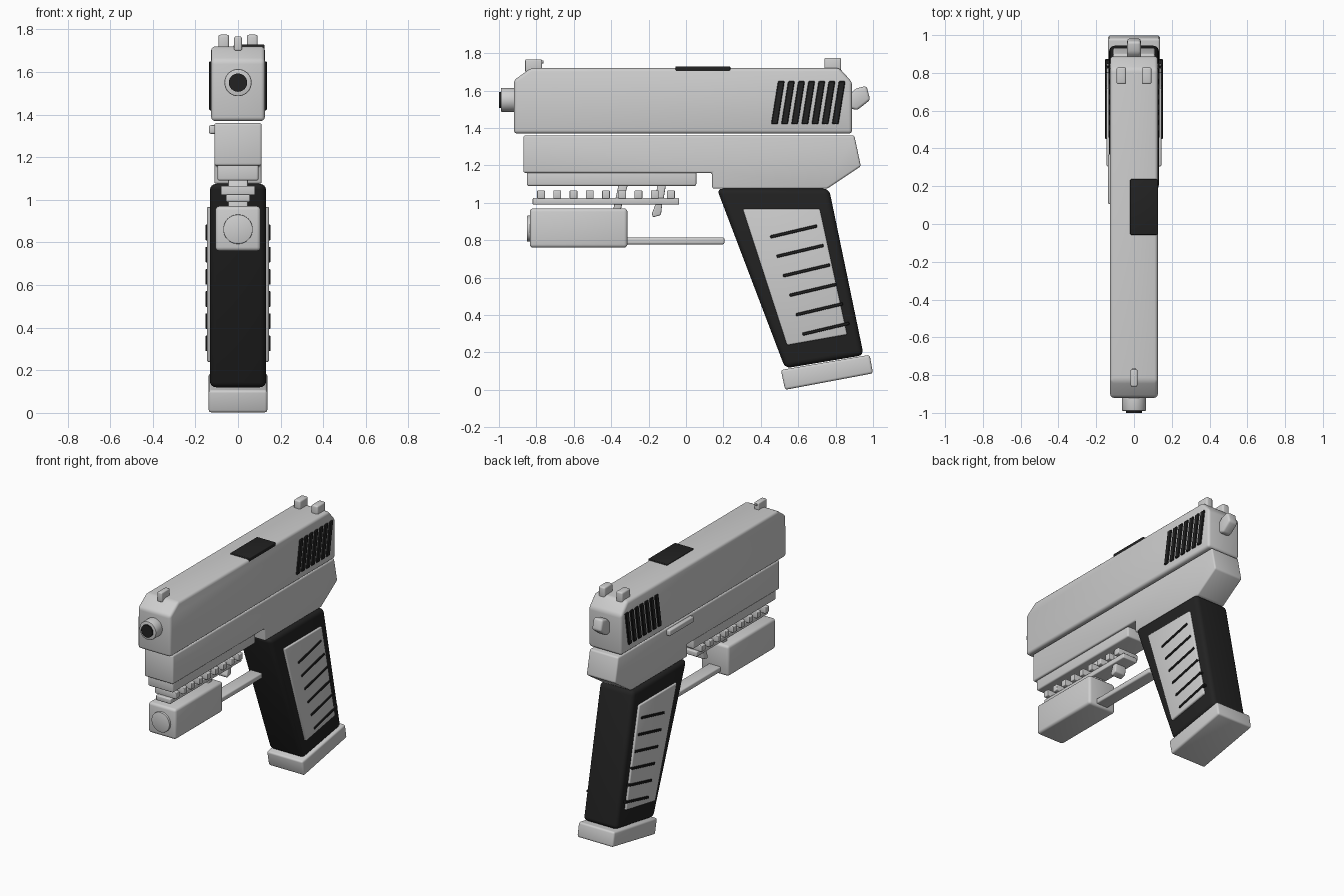
import bpy, bmesh, math
from mathutils import Vector

if "Cube" in bpy.data.objects:
    bpy.data.objects.remove(bpy.data.objects["Cube"])


def material(name, v):
    m = bpy.data.materials.new(name)
    m.diffuse_color = (v, v, v, 1)
    m.use_nodes = True
    m.node_tree.nodes["Principled BSDF"].inputs["Base Color"].default_value = m.diffuse_color
    return m


GREY = material("light grey", 0.62)
BLACK = material("black", 0.016)


def finish(bm, name, mat, bevel, segments=3):
    bmesh.ops.recalc_face_normals(bm, faces=bm.faces)
    if bevel:
        edges = [e for e in bm.edges if e.calc_face_angle(0) > math.radians(15)]
        bmesh.ops.bevel(bm, geom=edges, offset=bevel, segments=segments,
                        profile=0.5, affect='EDGES', clamp_overlap=True)
    me = bpy.data.meshes.new(name)
    bm.to_mesh(me)
    bm.free()
    me.materials.append(mat)
    ob = bpy.data.objects.new(name, me)
    bpy.context.collection.objects.link(ob)
    bpy.ops.object.select_all(action='DESELECT')
    ob.select_set(True)
    bpy.context.view_layer.objects.active = ob
    bpy.ops.object.shade_smooth_by_angle(angle=math.radians(35))
    return ob


def prism(name, pts, x0, x1, mat=GREY, bevel=0.01, segments=3):
    """Side profile of (y, z) points extruded from x0 to x1."""
    bm = bmesh.new()
    f = bm.faces.new([bm.verts.new((x0, y, z)) for y, z in pts])
    r = bmesh.ops.extrude_face_region(bm, geom=[f])
    vs = [v for v in r['geom'] if isinstance(v, bmesh.types.BMVert)]
    bmesh.ops.translate(bm, vec=(x1 - x0, 0, 0), verts=vs)
    return finish(bm, name, mat, bevel, segments)


def box(name, x0, x1, y0, y1, z0, z1, mat=GREY, bevel=0.01):
    return prism(name, [(y0, z0), (y1, z0), (y1, z1), (y0, z1)], x0, x1, mat, bevel)


def tube(name, r, y0, y1, z, mat=GREY, bevel=0.0, sides=40):
    """Round part lying along y."""
    bm = bmesh.new()
    ring = [bm.verts.new((r * math.cos(a), y0, z + r * math.sin(a)))
            for a in (i * math.tau / sides for i in range(sides))]
    f = bm.faces.new(ring)
    res = bmesh.ops.extrude_face_region(bm, geom=[f])
    vs = [v for v in res['geom'] if isinstance(v, bmesh.types.BMVert)]
    bmesh.ops.translate(bm, vec=(0, y1 - y0, 0), verts=vs)
    return finish(bm, name, mat, bevel, 2)


# slide with chamfered ends
prism("slide", [(-0.92, 1.37), (0.888, 1.37), (0.888, 1.645), (0.82, 1.72),
                (-0.83, 1.72), (-0.92, 1.655)], -0.126, 0.126, bevel=0.018)
# plate on the slide top
box("port_plate", -0.02, 0.125, -0.057, 0.237, 1.70, 1.729, BLACK, 0.005)
# muzzle
tube("barrel", 0.064, -0.99, -0.88, 1.55, bevel=0.006)
tube("bore", 0.043, -1.0, -0.97, 1.55, BLACK)

# slanted grooves at the slide rear, both sides
for s in (-1, 1):
    for i in range(7):
        y = 0.455 + i * 0.0542
        prism("slide_groove", [(y, 1.42), (y + 0.035, 1.42), (y + 0.072, 1.65),
                               (y + 0.037, 1.65)], s * 0.11, s * 0.136, BLACK, 0.004, 1)

# sights
box("front_sight", -0.018, 0.018, -0.86, -0.77, 1.70, 1.766, bevel=0.007)
tube("front_sight_dot", 0.008, -0.79, -0.763, 1.753, sides=16)
for s in (-1, 1):
    box("rear_sight", s * 0.042, s * 0.092, 0.74, 0.83, 1.70, 1.775, bevel=0.01)

# hammer
prism("hammer", [(0.86, 1.51), (0.915, 1.495), (0.985, 1.55), (0.965, 1.625),
                 (0.905, 1.61), (0.86, 1.56)], -0.036, 0.036, bevel=0.014)

# frame with deeper rear section
prism("frame", [(-0.87, 1.16), (0.14, 1.16), (0.14, 1.075), (0.755, 1.075),
                (0.935, 1.195), (0.90, 1.36), (-0.87, 1.36)], -0.111, 0.111, bevel=0.011)
box("dust_cover", -0.096, 0.096, -0.85, 0.055, 1.09, 1.17)
box("side_lever", -0.137, -0.10, 0.105, 0.37, 1.31, 1.35, bevel=0.008)

# accessory rail with teeth
box("rail_bar", -0.056, 0.056, -0.82, -0.037, 0.99, 1.025, bevel=0.006)
for i in range(9):
    y = -0.775 + i * 0.0868
    box("rail_tooth", -0.08, 0.08, y - 0.021, y + 0.021, 1.022, 1.066, bevel=0.005)

# lamp under the rail
box("lamp_body", -0.106, 0.106, -0.835, -0.313, 0.76, 0.97, bevel=0.018)
tube("lamp_lens", 0.069, -0.85, -0.80, 0.862, bevel=0.003)

# trigger and its guard
prism("trigger", [(-0.155, 1.10), (-0.107, 1.10), (-0.118, 1.03), (-0.128, 0.985),
                  (-0.134, 0.935), (-0.176, 0.922), (-0.183, 0.94), (-0.16, 1.0)],
      -0.042, 0.042, bevel=0.007)
prism("guard_post", [(-0.36, 1.10), (-0.31, 1.10), (-0.35, 0.96), (-0.39, 0.96)],
      -0.046, 0.046, bevel=0.007)
box("guard_bar", -0.046, 0.046, -0.35, 0.205, 0.778, 0.815, bevel=0.009)

# grip
prism("grip", [(0.165, 1.075), (0.765, 1.075), (0.95, 0.185), (0.53, 0.115)],
      -0.132, 0.132, BLACK, 0.03, 4)
# grip panels with slanted ribs, both sides
for s in (-1, 1):
    prism("grip_panel", [(0.303, 0.967), (0.716, 0.967), (0.862, 0.295), (0.54, 0.238)],
          s * 0.11, s * 0.146, GREY, 0.008)
    for i in range(6):
        y, z = 0.452 + i * 0.0345, 0.817 - i * 0.104
        prism("grip_rib", [(y, z - 0.008), (y + 0.25, z + 0.051),
                           (y + 0.247, z + 0.067), (y - 0.003, z + 0.008)],
              s * 0.12, s * 0.153, BLACK, 0.003, 1)

# magazine base
prism("magazine_base", [(0.507, 0.106), (0.982, 0.187), (1.0, 0.088), (0.53, 0.0)],
      -0.138, 0.138, bevel=0.013)
